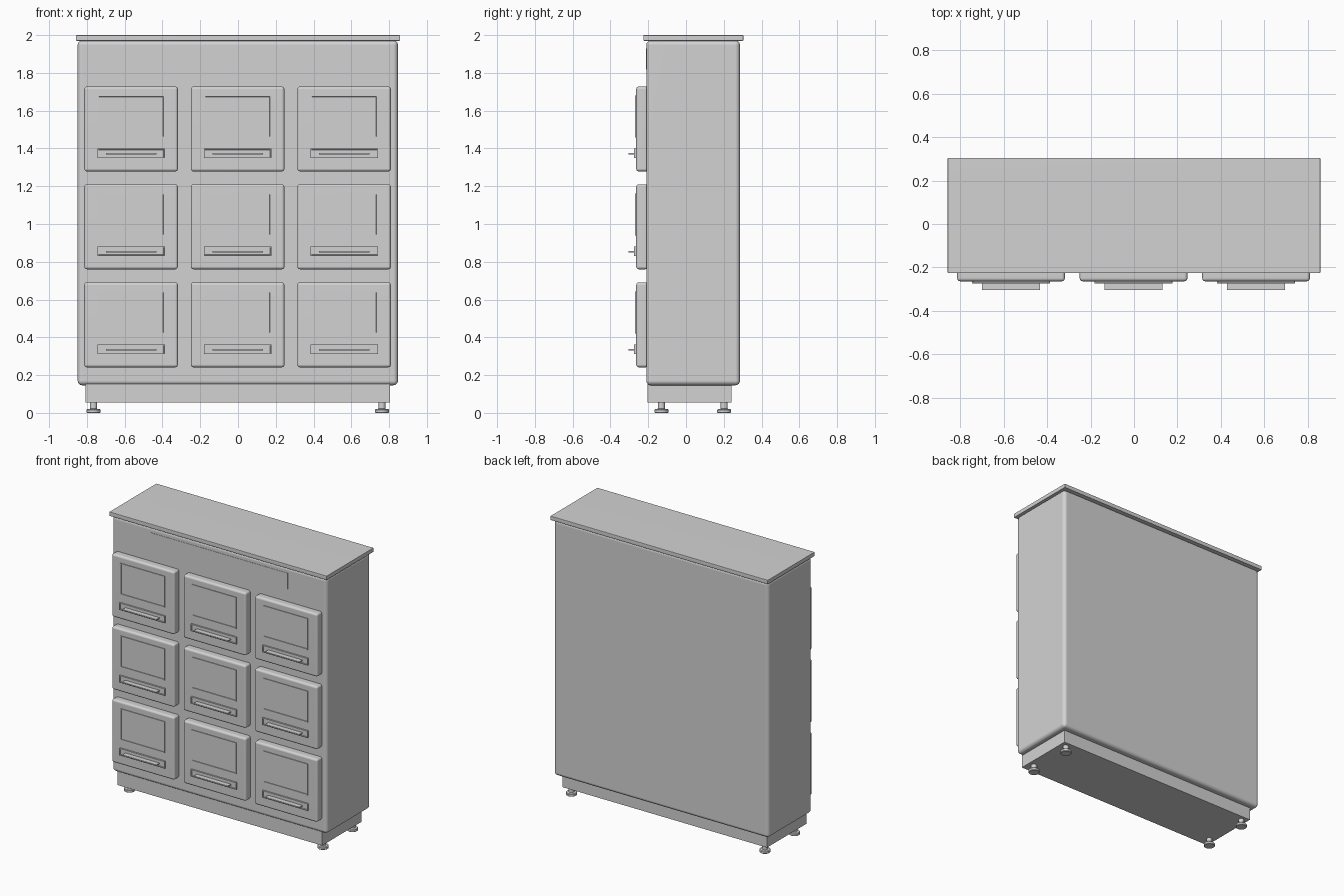
import bpy, bmesh, math
from mathutils import Vector

if "Cube" in bpy.data.objects:
    bpy.data.objects.remove(bpy.data.objects["Cube"])

grey = bpy.data.materials.new("light_grey")
grey.diffuse_color = (0.65, 0.65, 0.65, 1)
grey.use_nodes = True
grey.node_tree.nodes["Principled BSDF"].inputs["Base Color"].default_value = grey.diffuse_color


def finish(name, bm, smooth=True):
    me = bpy.data.meshes.new(name)
    bmesh.ops.recalc_face_normals(bm, faces=bm.faces[:])
    bm.to_mesh(me)
    bm.free()
    me.materials.append(grey)
    ob = bpy.data.objects.new(name, me)
    bpy.context.collection.objects.link(ob)
    if smooth:
        bpy.ops.object.select_all(action='DESELECT')
        ob.select_set(True)
        bpy.context.view_layer.objects.active = ob
        bpy.ops.object.shade_smooth_by_angle(angle=math.radians(35))
        mod = ob.modifiers.new("even_normals", 'WEIGHTED_NORMAL')
        mod.keep_sharp = True
    return ob


def box(name, x, y, z, bevel=0, segments=3, rim=0, depth=0):
    """Box from (min, max) ranges; rim and depth sink a panel into its front."""
    bm = bmesh.new()
    bmesh.ops.create_cube(bm, size=1)
    for v in bm.verts:
        v.co = Vector([r[0] + (c + 0.5) * (r[1] - r[0])
                       for c, r in zip(v.co, (x, y, z))])
    if bevel:
        bmesh.ops.bevel(bm, geom=bm.edges[:], offset=bevel, segments=segments,
                        profile=0.5, affect='EDGES', clamp_overlap=True)
    if rim:
        bm.normal_update()
        front = min(bm.faces, key=lambda f: f.normal.y)
        bmesh.ops.inset_individual(bm, faces=[front], thickness=rim)
        bmesh.ops.inset_individual(bm, faces=[front], thickness=0.001)
        for v in front.verts:
            v.co.y += depth
    return finish(name, bm, bevel > 0)


def lathe(name, cx, cy, profile, sides=24):
    """Closed turned part from (radius, height) points."""
    bm = bmesh.new()
    rings = [[bm.verts.new((cx + r * math.cos(2 * math.pi * i / sides),
                            cy + r * math.sin(2 * math.pi * i / sides), z))
              for i in range(sides)] for r, z in profile]
    for a, b in zip(rings, rings[1:]):
        for i in range(sides):
            j = (i + 1) % sides
            bm.faces.new((a[i], a[j], b[j], b[i]))
    bm.faces.new(rings[0][::-1])
    bm.faces.new(rings[-1])
    return finish(name, bm)


# Cabinet shell
box("cabinet_body", (-0.849, 0.847), (-0.21, 0.286), (0.146, 1.972), 0.025, 4)
box("top_slab", (-0.858, 0.858), (-0.226, 0.304), (1.97, 2.0), 0.004, 2)
box("plinth", (-0.807, 0.806), (-0.203, 0.24), (0.055, 0.16))
box("header_panel", (-0.545, 0.54), (-0.212, -0.2), (1.818, 1.93))

# Levelling feet
foot = [(0.034, 0), (0.037, 0.003), (0.037, 0.016), (0.033, 0.02),
        (0.019, 0.022), (0.019, 0.06)]
for fx in (-0.765, 0.762):
    for fy in (-0.13, 0.202):
        lathe("levelling_foot", fx, fy, foot)

# Nine locker doors, each with a window and a handle
for cx in (-0.566, -0.002, 0.562):
    for cz in (0.466, 0.985, 1.503):
        box("door", (cx - 0.248, cx + 0.248), (-0.264, -0.2),
            (cz - 0.225, cz + 0.225), 0.015, 3)
        box("window", (cx - 0.176, cx + 0.176), (-0.269, -0.25),
            (cz - 0.046, cz + 0.177), rim=0.008, depth=0.004)
        box("handle_plate", (cx - 0.179, cx + 0.179), (-0.275, -0.25),
            (cz - 0.154, cz - 0.104), rim=0.008, depth=0.006)
        box("handle_fin", (cx - 0.134, cx + 0.134), (-0.304, -0.26),
            (cz - 0.136, cz - 0.128))
